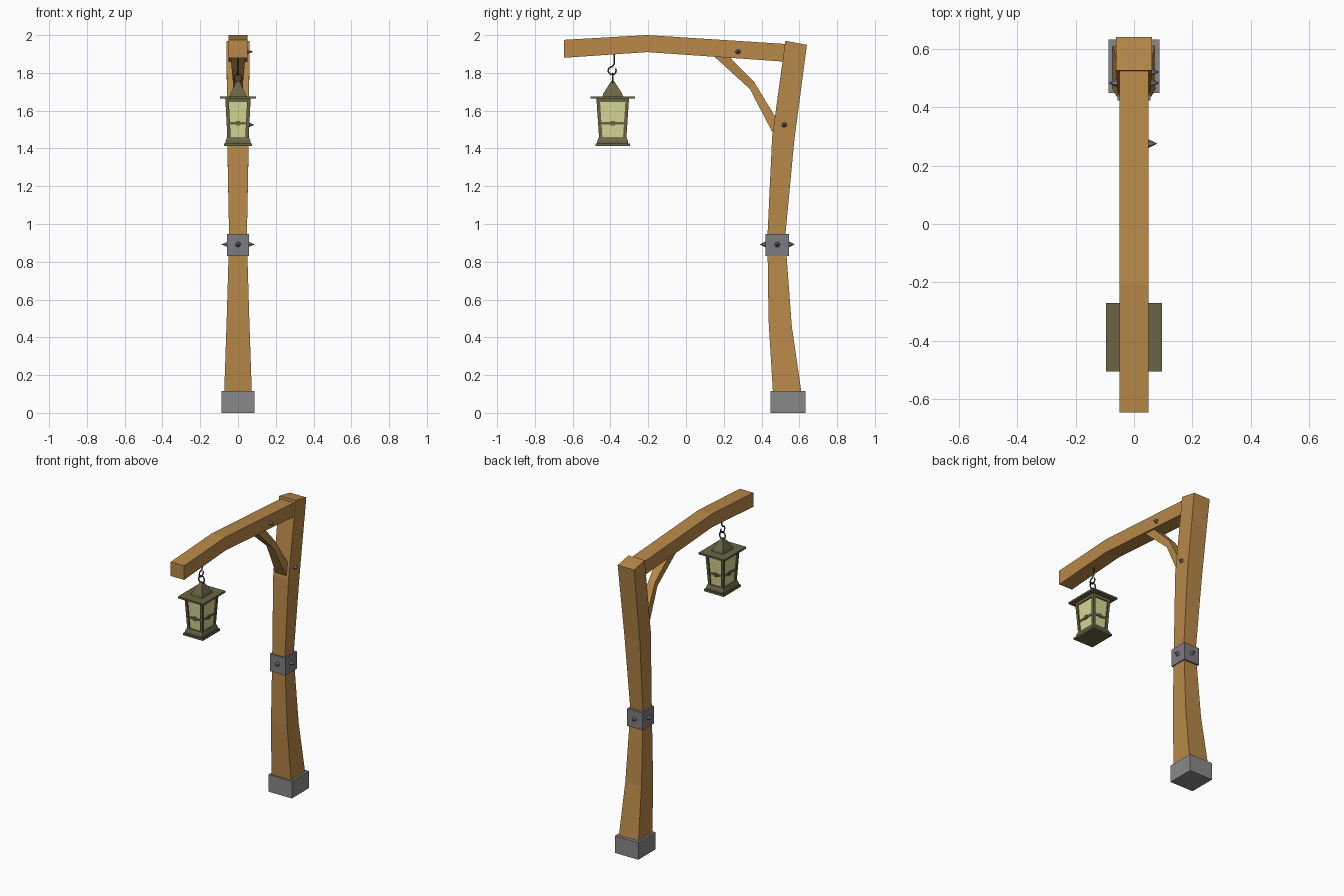
import bpy, bmesh, math
from mathutils import Matrix, Vector

if "Cube" in bpy.data.objects:
    bpy.data.objects.remove(bpy.data.objects["Cube"])


def material(name, rgb):
    m = bpy.data.materials.new(name)
    m.diffuse_color = (*rgb, 1)
    m.use_nodes = True
    m.node_tree.nodes["Principled BSDF"].inputs["Base Color"].default_value = m.diffuse_color
    return m


WOOD = material("wood", (0.48, 0.25, 0.065))
STONE = material("stone", (0.25, 0.25, 0.25))
IRON = material("iron", (0.21, 0.20, 0.22))
DARK = material("dark_iron", (0.06, 0.06, 0.065))
BRASS = material("olive_metal", (0.14, 0.13, 0.06))
GLASS = material("glass", (0.68, 0.70, 0.30))


def add(name, bm, mat):
    bmesh.ops.recalc_face_normals(bm, faces=bm.faces)
    me = bpy.data.meshes.new(name)
    bm.to_mesh(me)
    bm.free()
    me.materials.append(mat)
    ob = bpy.data.objects.new(name, me)
    bpy.context.collection.objects.link(ob)
    return ob


def loft(name, rings, mat):
    """Skin a list of equal length point rings and cap both ends."""
    bm = bmesh.new()
    vs = [[bm.verts.new(p) for p in r] for r in rings]
    n = len(vs[0])
    for a, b in zip(vs, vs[1:]):
        for i in range(n):
            j = (i + 1) % n
            bm.faces.new((a[i], a[j], b[j], b[i]))
    bm.faces.new(vs[0])
    bm.faces.new(vs[-1])
    return add(name, bm, mat)


def timber(name, sections):
    """Each section: half width in x, then two (y, z) edges of the side outline."""
    return loft(name, [[(-h, *p), (h, *p), (h, *q), (-h, *q)] for h, p, q in sections], WOOD)


def tiers(name, cy, levels, mat):
    """Stacked rectangles: (z, half x, half y)."""
    return loft(name, [[(-x, cy - y, z), (x, cy - y, z), (x, cy + y, z), (-x, cy + y, z)]
                       for z, x, y in levels], mat)


def stud(name, loc, direction, mat=IRON):
    bm = bmesh.new()
    bmesh.ops.create_cone(bm, cap_ends=True, segments=6, radius1=0.017, radius2=0, depth=0.034)
    rot = Vector((0, 0, 1)).rotation_difference(Vector(direction)).to_matrix().to_4x4()
    bm.transform(Matrix.Translation(Vector(loc) + Vector(direction) * 0.014) @ rot)
    return add(name, bm, mat)


def wire(name, pts, r, mat):
    cu = bpy.data.curves.new(name, 'CURVE')
    cu.dimensions = '3D'
    cu.bevel_depth = r
    cu.bevel_resolution = 1
    cu.use_fill_caps = True
    sp = cu.splines.new('POLY')
    sp.points.add(len(pts) - 1)
    for p, c in zip(sp.points, pts):
        p.co = (*c, 1)
    cu.materials.append(mat)
    ob = bpy.data.objects.new(name, cu)
    bpy.context.collection.objects.link(ob)
    return ob


# Post, beam and curved brace
timber("post", [(0.074, (0.462, 0.08), (0.615, 0.08)),
                (0.060, (0.437, 0.49), (0.560, 0.46)),
                (0.047, (0.431, 0.93), (0.525, 0.93)),
                (0.057, (0.456, 1.46), (0.573, 1.44)),
                (0.061, (0.526, 1.97), (0.640, 1.948))])
timber("beam", [(0.05, (-0.645, 1.88), (-0.645, 1.975)),
                (0.05, (-0.205, 1.91), (-0.205, 2.0)),
                (0.05, (0.560, 1.857), (0.560, 1.951))])
timber("brace", [(0.040, (0.135, 1.90), (0.215, 1.90)),
                 (0.024, (0.338, 1.715), (0.362, 1.750)),
                 (0.040, (0.458, 1.485), (0.480, 1.555))])

# Stone foot and iron band
tiers("stone_foot", 0.54, [(0, 0.087, 0.092), (0.115, 0.087, 0.092)], STONE)
tiers("iron_band", 0.483, [(0.83, 0.057, 0.061), (0.947, 0.057, 0.061)], IRON)
for i, (dx, dy) in enumerate([(1, 0), (-1, 0), (0, 1), (0, -1)]):
    stud(f"band_stud_{i}", (dx * 0.057, 0.483 + dy * 0.061, 0.892), (dx, dy, 0))
stud("beam_stud", (0.049, 0.275, 1.912), (1, 0, 0))
stud("brace_stud", (0.056, 0.52, 1.525), (1, 0, 0))

# Lantern roof, base and glass
CY = -0.388
tiers("lantern_roof_plate", CY, [(1.664, 0.095, 0.117), (1.676, 0.095, 0.117)], BRASS)
tiers("lantern_roof", CY, [(1.67, 0.046, 0.056), (1.69, 0.040, 0.050),
                           (1.735, 0.018, 0.022), (1.756, 0.006, 0.007)], BRASS)
tiers("lantern_top_rim", CY, [(1.645, 0.066, 0.084), (1.668, 0.067, 0.086)], BRASS)
tiers("lantern_base", CY, [(1.412, 0.074, 0.092), (1.425, 0.074, 0.092),
                           (1.425, 0.066, 0.082), (1.438, 0.066, 0.082),
                           (1.458, 0.058, 0.074)], BRASS)
tiers("lantern_glass", CY, [(1.45, 0.049, 0.064), (1.66, 0.059, 0.078)], GLASS)

# Tapered corner posts
T = 0.009
for sx in (-1, 1):
    for sy in (-1, 1):
        rings = []
        for z, hx, hy in ((1.45, 0.047, 0.063), (1.66, 0.058, 0.077)):
            x, y = sx * hx, CY + sy * hy
            rings.append([(x - T, y - T, z), (x + T, y - T, z), (x + T, y + T, z), (x - T, y + T, z)])
        loft(f"lantern_corner_{sx}_{sy}", rings, BRASS)

# Middle rail with a small boss on every side
tiers("lantern_rail", CY, [(1.526, 0.056, 0.072), (1.541, 0.057, 0.073)], BRASS)
tiers("rail_boss_x", CY, [(1.522, 0.060, 0.012), (1.546, 0.060, 0.012)], BRASS)
tiers("rail_boss_y", CY, [(1.522, 0.010, 0.076), (1.546, 0.010, 0.076)], BRASS)

# Hanging hook and lantern ring
arc = [(0, CY - 0.003 + 0.021 * math.cos(a), 1.812 + 0.021 * math.sin(a))
       for a in (math.radians(90 - 30 * k) for k in range(-2, 10))]
hook = [(0, CY + 0.008, 1.91), (0, CY + 0.008, 1.848), (0, CY - 0.002, 1.833)]
hook += [(0, CY - 0.003 - 0.021 * math.cos(math.radians(a)), 1.812 + 0.021 * math.sin(math.radians(a)))
         for a in range(60, -211, -30)]
wire("hook", hook, 0.0045, DARK)
bm_ring = [(0.021 * math.cos(math.radians(a)), CY, 1.772 + 0.025 * math.sin(math.radians(a)))
           for a in range(0, 361, 30)]
wire("lantern_ring", bm_ring, 0.0045, DARK)
